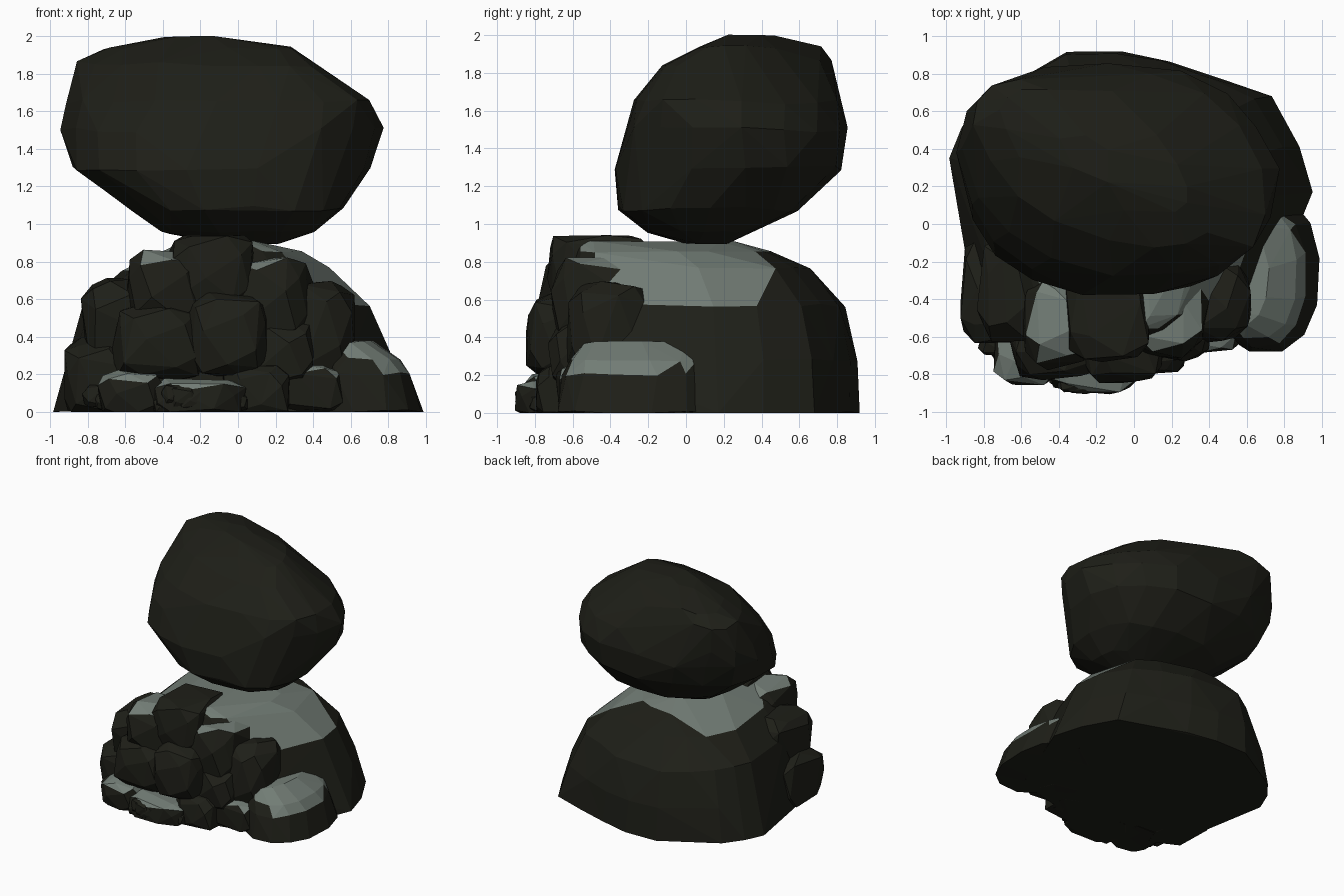
import bpy, bmesh, math, random

if "Cube" in bpy.data.objects:
    bpy.data.objects.remove(bpy.data.objects["Cube"])
random.seed(7)

def material(name, rgb):
    m = bpy.data.materials.new(name)
    m.diffuse_color = (*rgb, 1)
    m.use_nodes = True
    m.node_tree.nodes["Principled BSDF"].inputs["Base Color"].default_value = m.diffuse_color
    return m

DARK = material("dark_stone", (0.013, 0.0135, 0.009))
PALE = material("pale_stone", (0.17, 0.205, 0.18))

def hull_rock(name, points, pale=None, merge=7):
    """Faceted convex rock; pale(centre, normal) picks the lighter faces."""
    bm = bmesh.new()
    for p in points:
        bm.verts.new((p[0], p[1], max(p[2], 0)))
    bmesh.ops.convex_hull(bm, input=bm.verts[:])
    bmesh.ops.delete(bm, geom=[v for v in bm.verts if not v.link_faces], context='VERTS')
    bmesh.ops.dissolve_limit(bm, angle_limit=math.radians(merge),
                             verts=bm.verts[:], edges=bm.edges[:])
    bmesh.ops.triangulate(bm, faces=[f for f in bm.faces if len(f.verts) > 4])
    bmesh.ops.recalc_face_normals(bm, faces=bm.faces[:])
    for f in bm.faces:
        if pale and pale(f.calc_center_median(), f.normal):
            f.material_index = 1
    me = bpy.data.meshes.new(name)
    bm.to_mesh(me)
    bm.free()
    me.materials.append(DARK)
    me.materials.append(PALE)
    ob = bpy.data.objects.new(name, me)
    bpy.context.collection.objects.link(ob)
    return ob

def ring(level, outline, jitter):
    """A unit outline stretched to one level's x and y limits."""
    z, x0, x1, y0, y1 = level
    pts = []
    for u, v in outline:
        k = 1 - random.uniform(-0.2, 1) * jitter
        pts.append(((x0 + x1) / 2 + u * k * (x1 - x0) / 2,
                    (y0 + y1) / 2 + v * k * (y1 - y0) / 2,
                    z + random.uniform(-jitter, jitter) * 0.35))
    return pts

def signed_pow(t, p):
    return math.copysign(abs(t) ** p, t)

def squircle(n, skew=0.0):
    """Squared-off circle; skew stretches it along one diagonal."""
    turn = random.uniform(0, 1)
    angles = [2 * math.pi * (i + turn) / n for i in range(n)]
    return [(signed_pow(math.cos(a), 0.85), signed_pow(math.sin(a - skew), 0.85)) for a in angles]

def chunk(name, centre, size, pale=None, n=34, power=0.58):
    """Small blocky rock from scattered points on a squared-off ball."""
    pts, spin = [], random.uniform(0, 6.28)
    for i in range(n):
        h = 1 - 2 * (i + 0.5) / n
        r, a = math.sqrt(1 - h * h), i * 2.39996 + spin
        d = (r * math.cos(a), r * math.sin(a), h)
        k = random.uniform(0.88, 1.03)
        pts.append([c + s / 2 * k * signed_pow(q, power) for c, s, q in zip(centre, size, d)])
    return hull_rock(name, pts, pale, 12)

# Balanced upper boulder: level limits plus diagonal skew towards the top
boulder = [(0.91, -0.15, 0.22, -0.02, 0.22, 0), (0.96, -0.42, 0.42, -0.22, 0.35, 0),
           (1.08, -0.59, 0.58, -0.38, 0.6, 0), (1.3, -0.88, 0.7, -0.38, 0.84, 0),
           (1.5, -0.94, 0.78, -0.34, 0.86, 0.1), (1.65, -0.92, 0.71, -0.29, 0.85, 0.26),
           (1.85, -0.86, 0.44, -0.13, 0.79, 0.55), (1.93, -0.72, 0.3, 0.04, 0.72, 0.68),
           (1.985, -0.4, -0.08, 0.22, 0.5, 0.7)]
pts = []
for *level, skew in boulder:
    pts += ring(level, squircle(17, skew), 0.05)
hull_rock("upper_boulder", pts, None, 4)

# Main mass of the lower rock, cut back at the front right for the step
plan = [(-1, 0.3), (-0.93, 0.5), (-0.8, 0.67), (-0.6, 0.83), (-0.35, 0.99), (-0.05, 1),
        (0.22, 0.95), (0.5, 0.84), (0.78, 0.7), (0.95, 0.38), (1, 0.08), (0.87, -0.3),
        (0.72, -0.75), (0.45, -0.9), (0, -1), (-0.5, -1), (-0.78, -0.8), (-0.92, -0.4), (-0.97, 0)]
base = [(0, -0.99, 0.95, -0.72, 0.93), (0.28, -0.94, 0.84, -0.7, 0.91),
        (0.57, -0.85, 0.71, -0.68, 0.85), (0.76, -0.62, 0.5, -0.64, 0.67),
        (0.85, -0.42, 0.34, -0.62, 0.45), (0.9, -0.3, 0.15, -0.6, 0.25)]
pts = []
for level in base:
    pts += ring(level, plan, 0.03)
hull_rock("lower_rock", pts,
          lambda c, n: c.z > 0.62 and c.y < 0.42 and n.z > (0.6 if c.x > -0.05 else 0.86))

# Low step on the right with a pale top
pts = []
for level in [(0, 0.4, 0.99, -0.69, 0.16), (0.2, 0.42, 0.92, -0.66, 0.12),
              (0.28, 0.42, 0.87, -0.62, 0.1), (0.37, 0.42, 0.72, -0.54, 0.04)]:
    pts += ring(level, squircle(13), 0.03)
hull_rock("right_ledge", pts, lambda c, n: n.z > 0.5)

# Broken chunks on the front: name, centre, size, pale-top threshold
chunks = [
    ("crown_chunk", (-0.13, -0.46, 0.74), (0.5, 0.6, 0.46), 2),
    ("upper_left_chunk", (-0.39, -0.51, 0.64), (0.44, 0.54, 0.46), 0.75),
    ("shoulder_chunk", (-0.62, -0.34, 0.48), (0.44, 0.6, 0.52), 2),
    ("upper_right_chunk", (0.17, -0.47, 0.58), (0.46, 0.5, 0.52), 0.72),
    ("right_face_chunk", (0.4, -0.4, 0.42), (0.48, 0.48, 0.6), 2),
    ("mid_left_chunk", (-0.42, -0.6, 0.36), (0.5, 0.5, 0.44), 2),
    ("mid_chunk", (-0.06, -0.63, 0.4), (0.48, 0.46, 0.48), 2),
    ("mid_right_chunk", (0.24, -0.53, 0.3), (0.38, 0.4, 0.4), 2),
    ("side_chunk", (-0.75, -0.37, 0.17), (0.38, 0.58, 0.46), 2),
    ("low_left_chunk", (-0.57, -0.66, 0.08), (0.38, 0.44, 0.3), 0.55),
    ("low_mid_chunk", (-0.22, -0.71, 0.06), (0.56, 0.42, 0.24), 0.5),
    ("low_centre_chunk", (0.1, -0.62, 0.1), (0.4, 0.4, 0.34), 2),
    ("low_right_chunk", (0.38, -0.5, 0.12), (0.4, 0.42, 0.3), 0.7)]
for name, centre, size, limit in chunks:
    chunk(name, centre, size, lambda c, n, t=limit: n.z > t)

# Rubble wedged in the cracks
for i in range(12):
    x = random.uniform(-0.75, 0.4)
    s = random.uniform(0.07, 0.14)
    y = -0.85 + 0.6 * abs(x + 0.25) ** 1.5
    chunk(f"rubble_{i + 1}", (x, y, random.uniform(0.03, 0.1)), (s * 1.4, s, s), None, 18)
